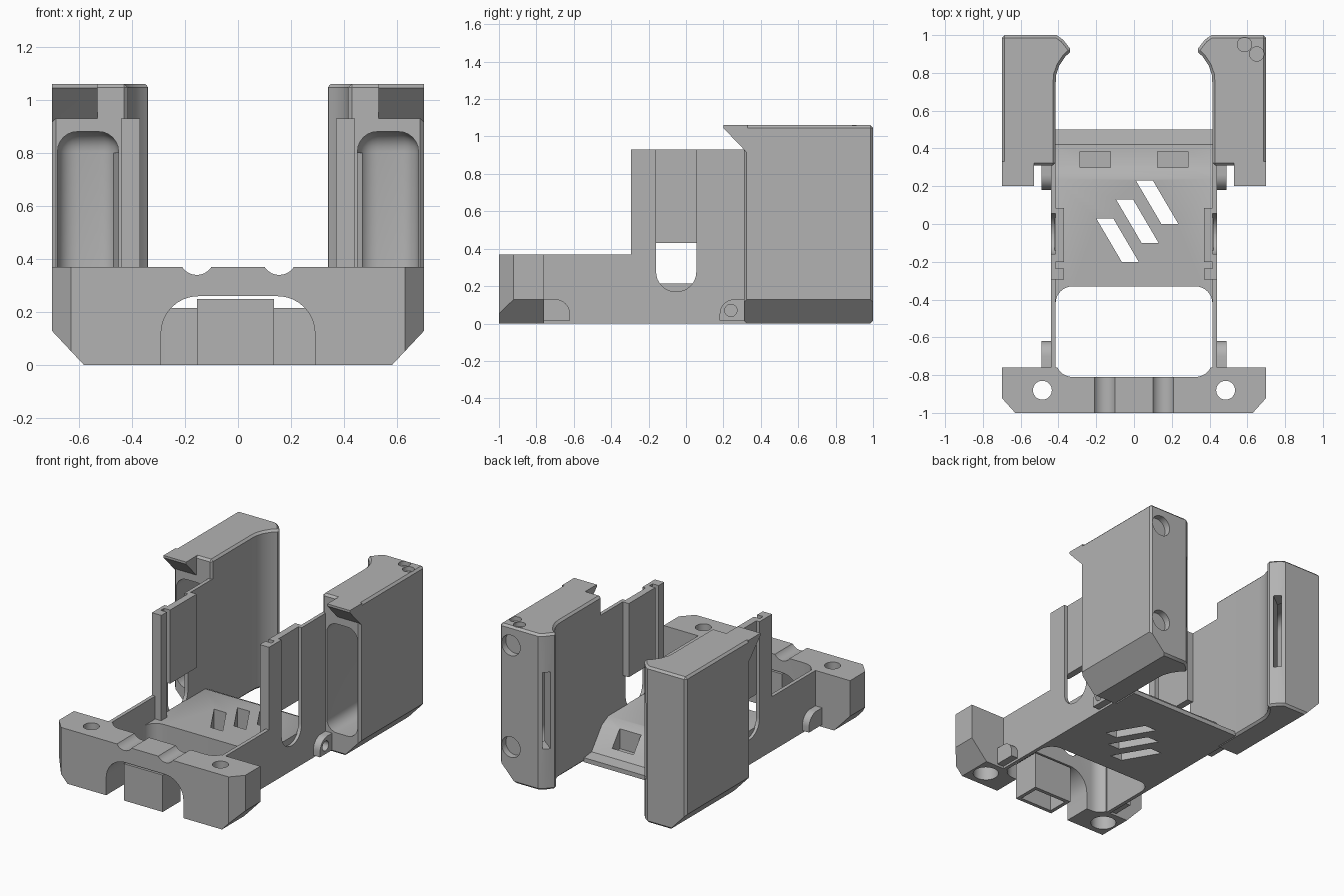
import bpy, bmesh, math
from mathutils import Vector

old = bpy.data.objects.get("Cube")
if old:
    bpy.data.objects.remove(old, do_unlink=True)

grey = bpy.data.materials.new("plain grey")
grey.use_nodes = True
COLOUR = (0.45, 0.45, 0.45, 1)
grey.diffuse_color = COLOUR
grey.node_tree.nodes["Principled BSDF"].inputs["Base Color"].default_value = COLOUR


def prism(name, axis, pts, lo, hi, side=1, bevel=0, segs=1):
    """Extrude a 2D outline along an axis; side=-1 mirrors it in x."""
    place = {"x": lambda p, t: (t, p[0], p[1]),
             "y": lambda p, t: (p[0], t, p[1]),
             "z": lambda p, t: (p[0], p[1], t)}[axis]
    bm = bmesh.new()
    rings = [[bm.verts.new(place(p, t)) for p in pts] for t in (lo, hi)]
    for v in bm.verts:
        v.co.x *= side
    n = len(pts)
    bm.faces.new(rings[0])
    bm.faces.new(rings[1])
    for i in range(n):
        j = (i + 1) % n
        bm.faces.new((rings[0][i], rings[0][j], rings[1][j], rings[1][i]))
    bmesh.ops.recalc_face_normals(bm, faces=bm.faces)
    if bevel:
        sharp = [e for e in bm.edges if e.calc_face_angle(0) > math.radians(40)]
        bmesh.ops.bevel(bm, geom=sharp, offset=bevel, segments=segs,
                        profile=0.5, affect="EDGES")
    mesh = bpy.data.meshes.new(name)
    bm.to_mesh(mesh)
    bm.free()
    ob = bpy.data.objects.new(name, mesh)
    bpy.context.collection.objects.link(ob)
    mesh.materials.append(grey)
    return ob


def rect(a0, b0, a1, b1, r=0, corners=(1, 1, 1, 1)):
    """Rectangle outline; corners flags: low-low, high-low, high-high, low-high."""
    pts = []
    spots = [(a0, b0, 1, 1), (a1, b0, -1, 1), (a1, b1, -1, -1), (a0, b1, 1, -1)]
    for k, (a, b, sa, sb) in enumerate(spots):
        if not (r and corners[k]):
            pts.append((a, b))
            continue
        for i in range(9):
            t = math.radians(180 + 90 * k + 90 * i / 8)
            pts.append((a + sa * r + r * math.cos(t), b + sb * r + r * math.sin(t)))
    return pts


def circle(a, b, r, n=28):
    return [(a + r * math.cos(2 * math.pi * i / n),
             b + r * math.sin(2 * math.pi * i / n)) for i in range(n)]


def combine(ob, others, operation="DIFFERENCE"):
    """Apply booleans in turn and remove the helper objects."""
    for c in others:
        m = ob.modifiers.new("join", "BOOLEAN")
        m.operation, m.solver, m.object = operation, "EXACT", c
        dg = bpy.context.evaluated_depsgraph_get()
        dg.update()
        mesh = bpy.data.meshes.new_from_object(ob.evaluated_get(dg))
        ob.modifiers.clear()
        ob.data = mesh
        bpy.data.objects.remove(c, do_unlink=True)
    return ob


def cut(axis, pts, lo, hi, side=1, **kw):
    return prism("cutter", axis, pts, lo, hi, side, **kw)


BOTTOM_CHAMFER = [(0.57, -0.01), (0.72, -0.01), (0.72, 0.15)]

# Front crossbar with arch, cable grooves, screw holes and chamfered corners
bar = prism("front_crossbar", "z", rect(-0.7, -1, 0.7, -0.76), 0, 0.37)
cuts = [cut("z", rect(-0.415, -0.81, 0.415, -0.33, 0.09), -1, 1),
        cut("y", rect(-0.29, -0.2, 0.29, 0.26, 0.14), -1.1, -0.7)]
for s in (1, -1):
    cuts += [cut("y", BOTTOM_CHAMFER, -1.1, 1.1, s),
             cut("z", [(0.62, -1.01), (0.71, -1.01), (0.71, -0.91)], -0.1, 1, s),
             cut("y", circle(0.155, 0.405, 0.065), -1.1, -0.7, s),
             cut("z", circle(0.485, -0.88, 0.05), -0.1, 1, s),
             cut("z", circle(0.485, -0.88, 0.08), -0.1, 0.12, s)]
combine(bar, cuts)

# Hollow box hanging under the arch
box = prism("front_socket", "z", rect(-0.155, -1, 0.135, -0.81), 0, 0.25)
combine(box, [cut("z", rect(-0.13, -0.975, 0.11, -0.835), -0.1, 0.22)])

# Floor slab with slanted vents and a rear ramp
floor = prism("floor", "x", [(-0.45, 0), (0.5, 0), (0.5, 0.03), (0.42, 0.04),
                             (0.31, 0.18), (0.24, 0.215), (-0.45, 0.215)], -0.42, 0.42)
cuts = [cut("z", rect(-0.415, -0.81, 0.415, -0.33, 0.09), -1, 1)]
for x, y in ((-0.1, 0.03), (0.005, 0.13), (0.11, 0.23)):
    cuts.append(cut("z", [(x - 0.1, y), (x - 0.01, y), (x + 0.125, y - 0.23),
                          (x + 0.035, y - 0.23)], -1, 1))
for s in (1, -1):
    cuts.append(cut("z", rect(0.125, 0.3, 0.285, 0.385), 0.05, 1, s))
combine(floor, cuts)

for s, word in ((1, "left"), (-1, "right")):
    # Thin side wall with a round-bottomed slot
    wall = prism(word + "_side_wall", "x",
                 [(-0.78, 0), (0.33, 0), (0.33, 0.93), (-0.295, 0.93),
                  (-0.295, 0.37), (-0.78, 0.37)], 0.415, 0.44, s)
    combine(wall, [cut("x", rect(-0.16, 0.17, 0.055, 1.2, 0.106, (1, 1, 0, 0)),
                       0.3, 0.6, s)])
    prism(word + "_slot_panel", "x", rect(-0.2, 0.43, 0.085, 0.93), 0.37, 0.416, s)
    prism(word + "_wall_post", "z", rect(0.37, -0.295, 0.44, -0.235), 0.2, 0.93, s)

    # Small mounting lugs at the foot of the wall
    prism(word + "_front_lug", "x",
          rect(-0.77, 0.015, -0.62, 0.13, 0.08, (0, 0, 1, 0)), 0.43, 0.49, s)
    lug = prism(word + "_rear_lug", "x",
                rect(0.18, 0.015, 0.35, 0.13, 0.08, (0, 0, 0, 1)), 0.43, 0.49, s)
    combine(lug, [cut("x", circle(0.24, 0.07, 0.033), 0.45, 0.6, s)])

    # Tall rear arm with an inward lip, deep pocket and slit
    plan = [(0.7, 0.31), (0.7, 1), (0.41, 1), (0.375, 0.975), (0.33, 0.918),
            (0.365, 0.885), (0.395, 0.84), (0.412, 0.79), (0.415, 0.74), (0.415, 0.31)]
    arm = prism(word + "_rear_arm", "z", plan, 0, 1.06, s, bevel=0.014)
    hook = prism("hook", "x", [(0.33, 0.91), (0.31, 0.93), (0.2, 1.045), (0.2, 1.06),
                               (0.33, 1.06)], 0.53, 0.7, s)
    combine(arm, [hook], "UNION")
    cuts = [cut("y", BOTTOM_CHAMFER, -0.1, 1.1, s),
            cut("z", rect(0.45, 0.1, 0.68, 0.95), 0.14, 0.88, s, bevel=0.075, segs=6),
            cut("z", [(0.34, 0.96), (0.37, 1.0), (0.5, 0.9), (0.47, 0.86)],
                0.28, 0.8, s)]
    if s == 1:
        # Magnet holes on the back and dimples on top, one arm only
        cuts += [cut("y", circle(0.615, z, 0.07), 0.955, 1.1) for z in (0.24, 0.93)]
        cuts += [cut("z", circle(x, y, 0.038), 1.03, 1.2)
                 for x, y in ((0.585, 0.95), (0.65, 0.9))]
    combine(arm, cuts)

# Smooth the round parts, keep the corners crisp
bpy.ops.object.select_all(action="DESELECT")
for ob in bpy.context.collection.objects:
    if ob.type == "MESH" and grey.name in ob.data.materials:
        ob.select_set(True)
        bpy.context.view_layer.objects.active = ob
bpy.ops.object.shade_smooth_by_angle(angle=math.radians(28))
